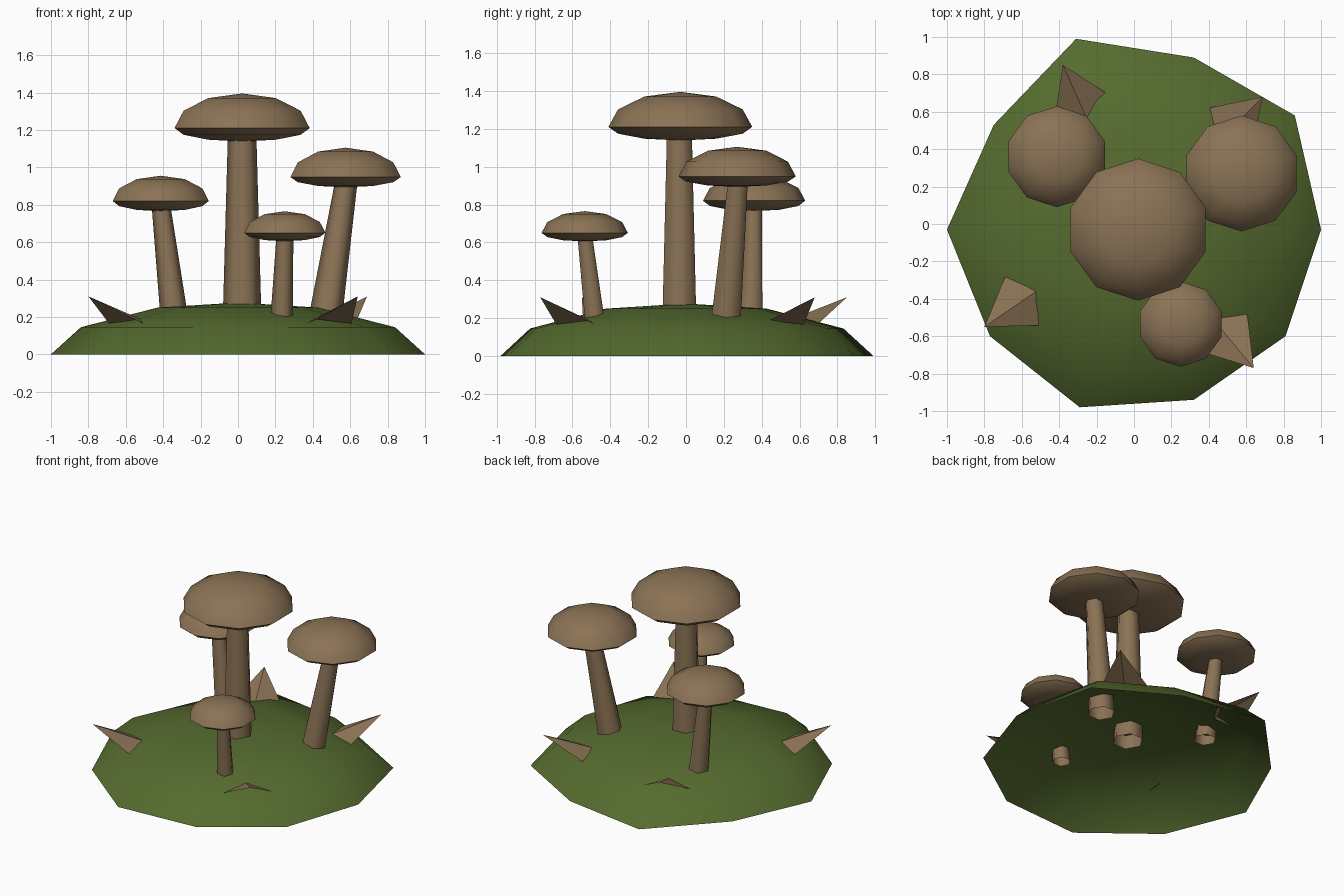
import bpy, bmesh, math
from mathutils import Vector

cube = bpy.data.objects.get("Cube")
if cube:
    bpy.data.objects.remove(cube)


def make_material(name, rgb):
    m = bpy.data.materials.new(name)
    m.use_nodes = True
    color = (*rgb, 1)
    m.diffuse_color = color
    bsdf = next(n for n in m.node_tree.nodes if n.type == 'BSDF_PRINCIPLED')
    bsdf.inputs["Base Color"].default_value = color
    bsdf.inputs["Roughness"].default_value = 0.9
    return m


brown = make_material("mushroom brown", (0.258, 0.171, 0.091))
green = make_material("moss green", (0.091, 0.147, 0.028))


def finish(bm, name, mat, smooth_angle=None):
    me = bpy.data.meshes.new(name)
    bm.to_mesh(me)
    bm.free()
    me.materials.append(mat)
    ob = bpy.data.objects.new(name, me)
    bpy.context.collection.objects.link(ob)
    if smooth_angle:
        bpy.ops.object.select_all(action='DESELECT')
        ob.select_set(True)
        bpy.context.view_layer.objects.active = ob
        bpy.ops.object.shade_smooth_by_angle(angle=math.radians(smooth_angle))
    return ob


# Mossy mound: an irregular ten-sided outline shrunk towards the crown
outline = [(-.31, .99), (-.75, .53), (-1, -.03), (-.77, -.6), (-.29, -.98),
           (.32, -.94), (.81, -.6), (1, -.03), (.86, .58), (.32, .89)]
bm = bmesh.new()
rings = [[bm.verts.new((x * s, y * s, z)) for x, y in outline]
         for s, z in ((1, 0), (.84, .145), (.43, .25))]
crown = bm.verts.new((0, 0, .277))
n = len(outline)
for i in range(n):
    j = (i + 1) % n
    for low, high in zip(rings, rings[1:]):
        bm.faces.new((low[i], low[j], high[j], high[i]))
    bm.faces.new((rings[-1][i], rings[-1][j], crown))
finish(bm, "mossy_mound", green, 60)


def make_stem(name, foot, head, r_foot, r_head):
    """Open six-sided tapered tube leaning from foot to head."""
    foot, head = Vector(foot), Vector(head)
    bm = bmesh.new()
    bmesh.ops.create_cone(bm, cap_ends=False, segments=6, radius1=r_foot,
                          radius2=r_head, depth=2)
    # put corners on the x axis, then shear between the two ends
    first = min((v.co for v in bm.verts), key=lambda c: abs(c.y))
    turn = 0 if abs(first.y) < .001 else math.pi / 6
    c, s = math.cos(turn), math.sin(turn)
    for v in bm.verts:
        x, y, z = v.co
        v.co = foot.lerp(head, (z + 1) / 2) + Vector((x * c - y * s, x * s + y * c, 0))
    finish(bm, name, brown, 65)


def make_cap(name, centre, radius, rise, drop):
    """Ten-sided dome with a flatter underside."""
    bm = bmesh.new()
    bmesh.ops.create_uvsphere(bm, u_segments=10, v_segments=6, radius=1)
    for v in bm.verts:
        x, y, z = v.co
        v.co = Vector(centre) + Vector((x * radius, y * radius,
                                        z * (rise if z > 0 else drop)))
    finish(bm, name, brown, 70)


# Mushrooms: stem foot, stem head, stem radii, cap centre, radius, rise, drop
mushrooms = {
    "tall": ((.022, -.035, .17), (.022, -.035, 1.18), .104, .076,
             (.022, -.03, 1.21), .38, .185, .072),
    "left": ((.455, .205, .12), (.58, .275, .93), .093, .06,
             (.575, .27, .948), .31, .157, .055),
    "right": ((-.335, .338, .15), (-.412, .357, .8), .076, .05,
              (-.413, .36, .82), .27, .135, .055),
    "front": ((.231, -.475, .13), (.251, -.535, .64), .062, .045,
              (.25, -.535, .65), .228, .115, .045),
}
for label, (foot, head, r1, r2, centre, radius, rise, drop) in mushrooms.items():
    make_stem(label + "_mushroom_stem", foot, head, r1, r2)
    make_cap(label + "_mushroom_cap", centre, radius, rise, drop)

# Dry leaves: folded kites with tips pointing outwards and up
leaf_tips = {"front_right": (-.8, -.55), "front_left": (.64, -.77),
             "back_left": (.69, .68), "back_right": (-.38, .85)}
for label, (tx, ty) in leaf_tips.items():
    inward = Vector((-tx, -ty, 0)).normalized()
    side = Vector((-inward.y, inward.x, 0))
    tip_co = Vector((tx, ty, .31))
    bm = bmesh.new()
    tip = bm.verts.new(tip_co)
    ridge = bm.verts.new(tip_co + inward * .34 - Vector((0, 0, .122)))
    a, b = (bm.verts.new(tip_co + inward * .243 + side * k - Vector((0, 0, .145)))
            for k in (-.158, .158))
    bm.faces.new((tip, a, ridge))
    bm.faces.new((tip, ridge, b))
    bm.normal_update()
    for f in bm.faces:
        if f.normal.z < 0:
            f.normal_flip()
    finish(bm, label + "_dry_leaf", brown)
